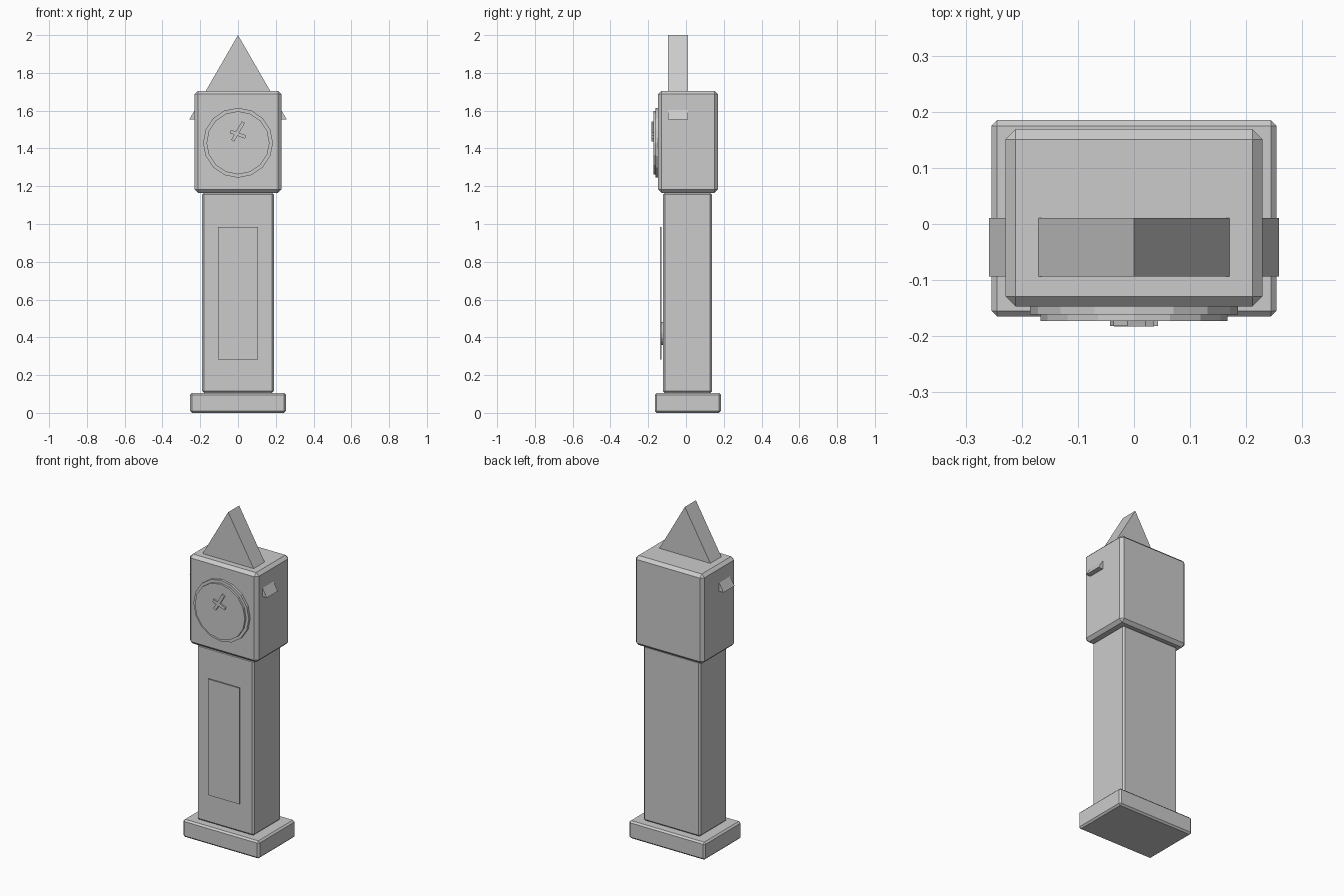
import bpy, bmesh, math
from mathutils import Matrix

if "Cube" in bpy.data.objects:
    bpy.data.objects.remove(bpy.data.objects["Cube"])


def finish(name, bm):
    bmesh.ops.recalc_face_normals(bm, faces=bm.faces)
    me = bpy.data.meshes.new(name)
    bm.to_mesh(me)
    bm.free()
    ob = bpy.data.objects.new(name, me)
    bpy.context.collection.objects.link(ob)
    return ob


def box(name, x, y, z, bevel=0.0, turn=0.0):
    """Box from (min, max) ranges, chamfered, turned about its own y axis (degrees)."""
    size = [r[1] - r[0] for r in (x, y, z)]
    bm = bmesh.new()
    bmesh.ops.create_cube(bm, size=1, matrix=Matrix.Diagonal((*size, 1)))
    ob = finish(name, bm)
    ob.location = [(r[0] + r[1]) / 2 for r in (x, y, z)]
    ob.rotation_euler.y = math.radians(turn)
    if bevel:
        mod = ob.modifiers.new("chamfer", 'BEVEL')
        mod.width = bevel
        mod.segments = 1
    return ob


def disc(name, radius, y, z, sides=16):
    """Cylinder along y, with a vertex pointing up."""
    pts = [(radius * math.sin(2 * math.pi * i / sides),
            radius * math.cos(2 * math.pi * i / sides)) for i in range(sides)]
    bm = bmesh.new()
    face = bm.faces.new([bm.verts.new((px, y[0], z + pz)) for px, pz in pts])
    ext = bmesh.ops.extrude_face_region(bm, geom=[face], use_keep_orig=True)
    moved = [g for g in ext["geom"] if isinstance(g, bmesh.types.BMVert)]
    bmesh.ops.translate(bm, verts=moved, vec=(0, y[1] - y[0], 0))
    return finish(name, bm)


def hand(name, length, z, turn, y):
    return box(name, (-0.009, 0.009), y, (z - length / 2, z + length / 2), 0, turn)


# Case
box("base", (-0.254, 0.254), (-0.165, 0.185), (0, 0.106), 0.01)
box("trunk", (-0.19, 0.19), (-0.122, 0.138), (0.106, 1.165), 0.01)
box("hood", (-0.229, 0.229), (-0.147, 0.169), (1.165, 1.705), 0.018)

# Triangular pediment whose corners poke through the hood sides
disc("pediment", 0.2985, (-0.094, 0.011), 1.7015, 3)

# Door panel with the pendulum bob behind it
box("door", (-0.105, 0.105), (-0.138, -0.131), (0.283, 0.983))
disc("pendulum_bob", 0.06, (-0.12, -0.132), 0.42)

# Dial and hands
disc("dial_rim", 0.185, (-0.14, -0.161), 1.43)
disc("dial_face", 0.167, (-0.14, -0.173), 1.43)
hand("minute_hand", 0.113, 1.49, 30, (-0.183, -0.17))
hand("hour_hand", 0.085, 1.475, 110, (-0.182, -0.17))
